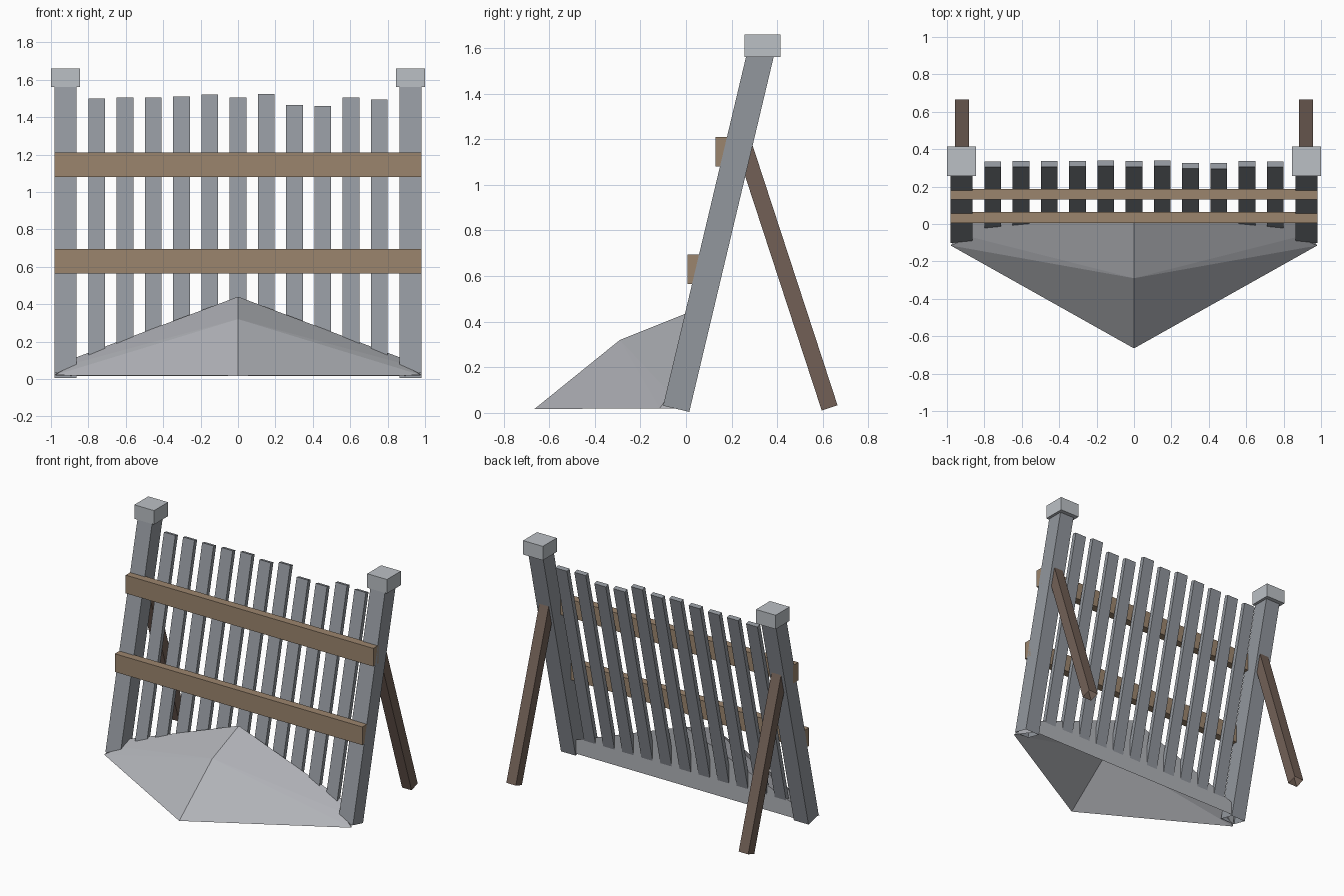
import bpy, bmesh, math
from mathutils import Vector, Matrix

cube = bpy.data.objects.get("Cube")
if cube:
    bpy.data.objects.remove(cube, do_unlink=True)


def material(name, rgb):
    m = bpy.data.materials.new(name)
    m.use_nodes = True
    m.diffuse_color = (*rgb, 1)
    m.node_tree.nodes["Principled BSDF"].inputs["Base Color"].default_value = (*rgb, 1)
    return m


GREY = material("weathered grey", (0.29, 0.31, 0.34))
PALE = material("pale stone", (0.50, 0.53, 0.56))
EARTH = material("earth grey", (0.44, 0.45, 0.48))
TAN = material("tan wood", (0.33, 0.235, 0.155))
BROWN = material("brown wood", (0.17, 0.118, 0.094))


def finish(name, bm, mat):
    bmesh.ops.recalc_face_normals(bm, faces=bm.faces)
    mesh = bpy.data.meshes.new(name)
    bm.to_mesh(mesh)
    bm.free()
    mesh.materials.append(mat)
    obj = bpy.data.objects.new(name, mesh)
    bpy.context.collection.objects.link(obj)
    return obj


def beam(name, mat, x, width, depth, start, end, open_foot=False):
    """Box whose long axis runs between two (y, z) points."""
    a, b = Vector((x, *start)), Vector((x, *end))
    d = b - a
    bm = bmesh.new()
    bmesh.ops.create_cube(bm, size=1)
    if open_foot:
        foot = [f for f in bm.faces if f.normal.z < -0.9]
        bmesh.ops.delete(bm, geom=foot, context='FACES_ONLY')
    tilt = Matrix.Rotation(math.atan2(-d.y, d.z), 4, 'X')
    place = Matrix.Translation((a + b) / 2) @ tilt @ Matrix.Diagonal((width, depth, d.length, 1))
    bmesh.ops.transform(bm, matrix=place, verts=bm.verts)
    return finish(name, bm, mat)


LEAN = 0.238  # backward shift per unit of height

# Corner posts, caps and rear braces
for side, s in (("left", 1), ("right", -1)):
    beam(side + "_post", GREY, s * 0.922, 0.116, 0.118,
         (-0.043, 0.018), (-0.043 + LEAN * 1.58, 1.6), True)
    beam(side + "_cap", PALE, s * 0.922, 0.156, 0.158, (0.335, 1.56), (0.335, 1.66))
    beam(side + "_brace", BROWN, s * 0.92, 0.075, 0.073, (0.63, 0.022), (0.245, 1.2), True)

# Leaning slats with uneven tops
tops = [1.50, 1.505, 1.505, 1.51, 1.52, 1.505, 1.525, 1.465, 1.46, 1.505, 1.495]
for i, top in enumerate(tops):
    z = top - 0.004
    line = lambda h: (0.32 + LEAN * (h - 1.497), h)
    beam(f"slat_{i + 1}", GREY, (i - 5) * 0.151, 0.09, 0.031, line(0.09), line(z))

# Horizontal rails
for name, y, z in (("upper_rail", 0.159, 1.145), ("lower_rail", 0.035, 0.63)):
    beam(name, TAN, 0, 1.96, 0.058, (y, z - 0.065), (y, z + 0.065))

# Earth mound, open underneath
bm = bmesh.new()
tip, mid, peak, back = [bm.verts.new(p) for p in
                        ((0, -0.665, 0.017), (0, -0.29, 0.32), (0, 0.01, 0.44), (0, 0.01, 0.017))]
for s in (1, -1):
    corner, ridge, shoulder, heel = [bm.verts.new((s * x, y, z)) for x, y, z in
                                     ((0.98, -0.115, 0.02), (0.87, -0.07, 0.085),
                                      (0.89, 0.01, 0.106), (0.89, 0.01, 0.017))]
    for face in ((tip, corner, mid), (corner, ridge, mid), (mid, ridge, shoulder, peak),
                 (corner, heel, shoulder, ridge), (peak, shoulder, heel, back)):
        bm.faces.new(face)
finish("earth_mound", bm, EARTH)
